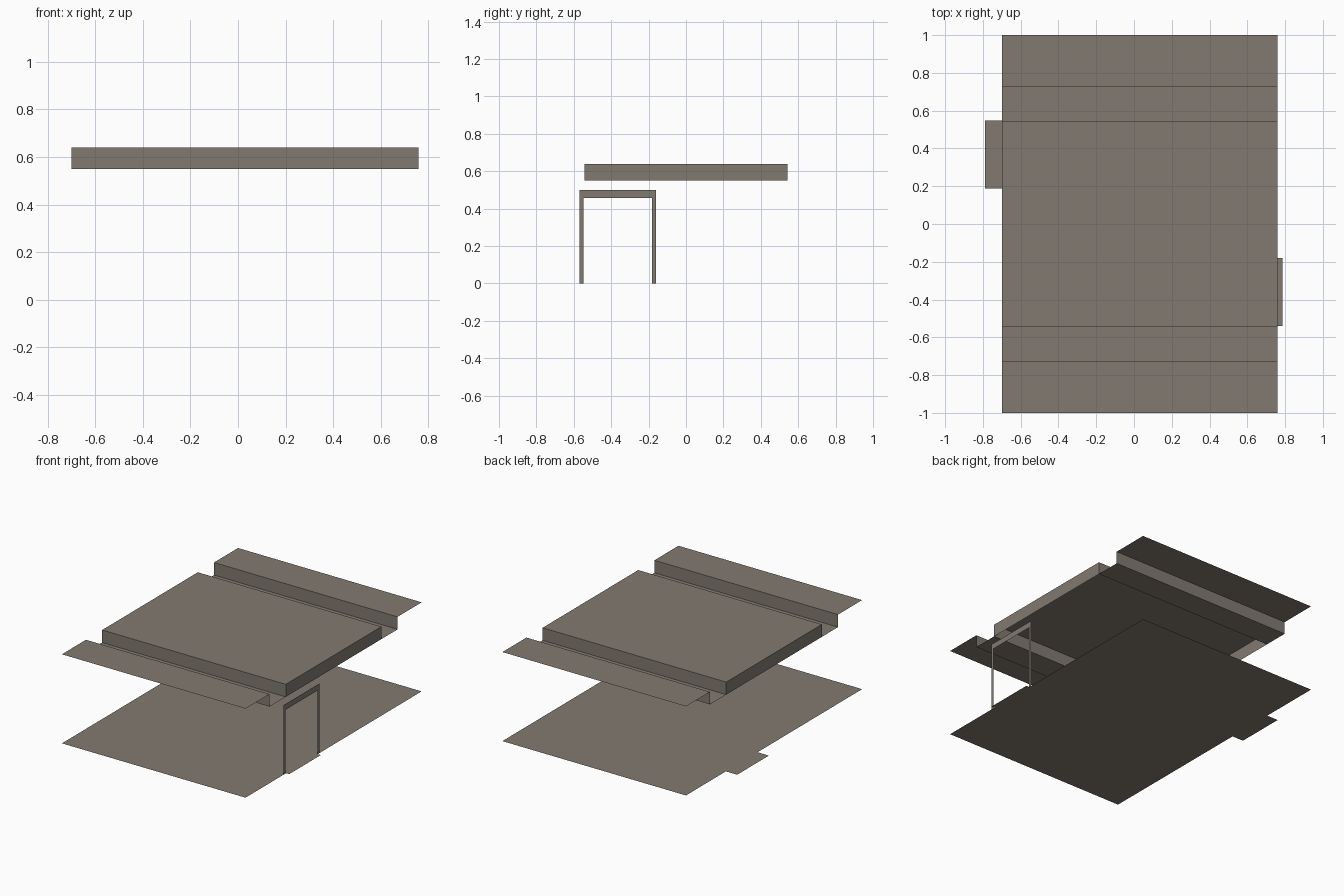
import bpy

if "Cube" in bpy.data.objects:
    bpy.data.objects.remove(bpy.data.objects["Cube"])

X0, X1 = -0.70, 0.76      # room width limits
LOW, HIGH = 0.55, 0.64    # ceiling levels

mat = bpy.data.materials.new("warm_grey")
mat.diffuse_color = (0.225, 0.194, 0.165, 1)
mat.use_nodes = True
mat.node_tree.nodes["Principled BSDF"].inputs["Base Color"].default_value = mat.diffuse_color


def sheet(name, quads):
    """One object made of single-sided quads, each a list of four corners."""
    verts = [p for q in quads for p in q]
    faces = [tuple(range(i * 4, i * 4 + 4)) for i in range(len(quads))]
    me = bpy.data.meshes.new(name)
    me.from_pydata(verts, [], faces)
    me.materials.append(mat)
    ob = bpy.data.objects.new(name, me)
    bpy.context.collection.objects.link(ob)
    return ob


def flat(x0, x1, y0, y1, z):
    return [(x0, y0, z), (x1, y0, z), (x1, y1, z), (x0, y1, z)]


def wall_x(x, y0, y1, z0, z1):
    return [(x, y0, z0), (x, y1, z0), (x, y1, z1), (x, y0, z1)]


def wall_y(y, z0, z1):
    return [(X0, y, z0), (X1, y, z0), (X1, y, z1), (X0, y, z1)]


# floor with the two doorway sills
sheet("floor", [flat(X0, X1, -1, 1, 0)])
sheet("left_sill", [flat(-0.79, X0, 0.187, 0.547, 0)])
sheet("right_sill", [flat(X1, 0.785, -0.54, -0.18, 0)])

# raised centre of the ceiling, open underneath
sheet("ceiling_centre", [
    flat(X0, X1, -0.543, 0.543, HIGH),
    wall_y(-0.543, LOW, HIGH),
    wall_y(0.543, LOW, HIGH)[::-1],
    wall_x(X1, -0.543, 0.543, LOW, HIGH),
    wall_x(X0, -0.543, 0.543, LOW, HIGH)[::-1],
])

# dropped strip, riser and outer strip on each side
for side, s in (("front", -1), ("back", 1)):
    a, b, c = 0.543 * s, 0.727 * s, 1.0 * s
    sheet(side + "_ceiling_drop", [flat(X0, X1, min(a, b), max(a, b), LOW)])
    riser = wall_y(b, LOW, HIGH)
    sheet(side + "_ceiling_riser", [riser if s > 0 else riser[::-1]])
    sheet(side + "_ceiling_outer", [flat(X0, X1, min(b, c), max(b, c), HIGH)])

# flat door frame in the right wall plane
sheet("door_frame", [
    wall_x(X1, -0.57, -0.548, 0, 0.458),
    wall_x(X1, -0.182, -0.16, 0, 0.458),
    wall_x(X1, -0.57, -0.16, 0.458, 0.5),
])
